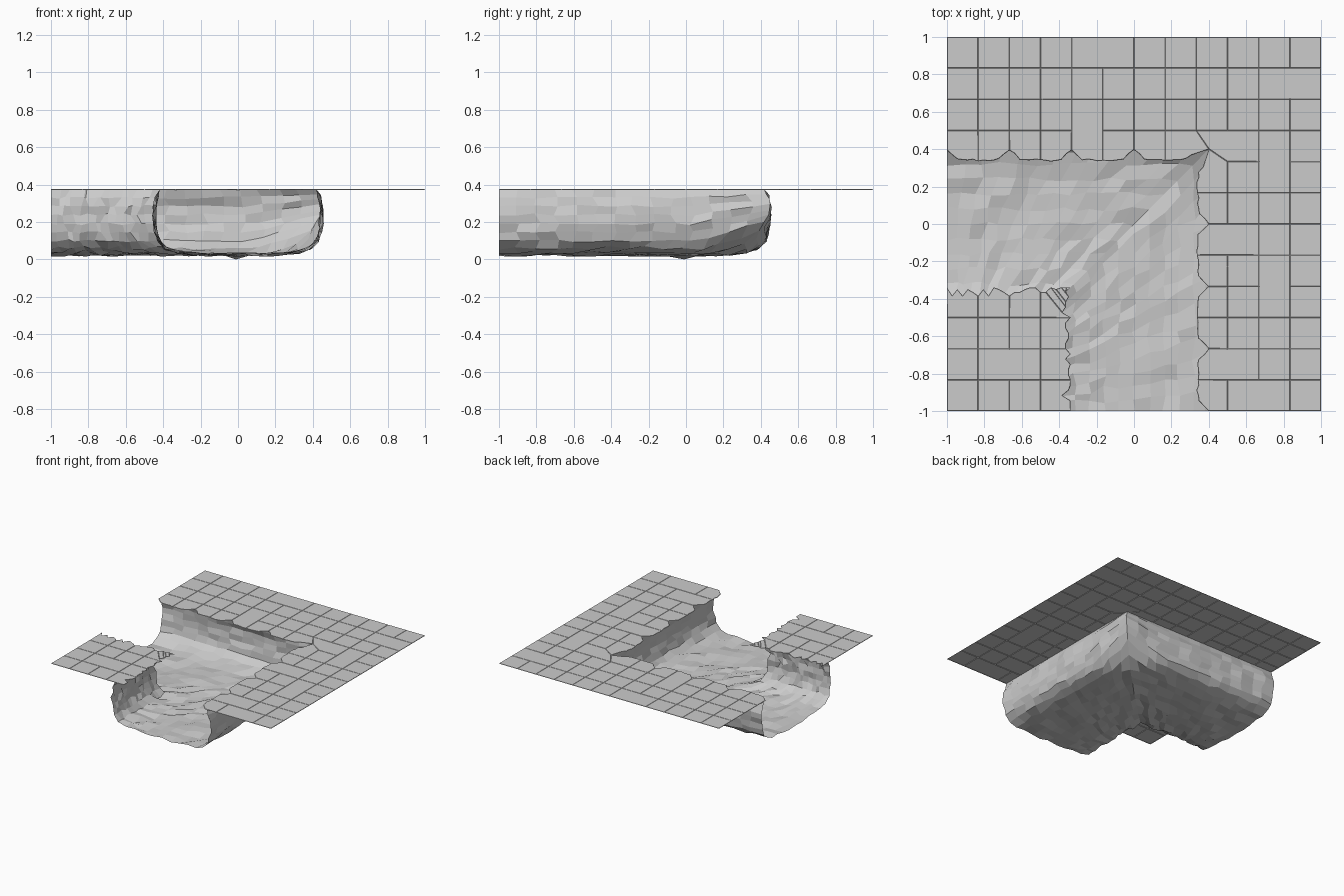
import bpy, bmesh, random
from mathutils import Vector

if "Cube" in bpy.data.objects:
    bpy.data.objects.remove(bpy.data.objects["Cube"])

random.seed(7)
TOP = 0.375
CELL = 1 / 6
LIP = 2 * CELL


def finish(bm, name):
    mesh = bpy.data.meshes.new(name)
    bm.to_mesh(mesh)
    bm.free()
    obj = bpy.data.objects.new(name, mesh)
    bpy.context.collection.objects.link(obj)
    return obj


def jit(a):
    return random.uniform(-a, a)


# Rock channel: half cross-section swept round a mitred corner
half = [(0.42, TOP - 0.003), (0.435, 0.33), (0.445, 0.285), (0.447, 0.24),
        (0.447, 0.19), (0.44, 0.145), (0.425, 0.10), (0.385, 0.06),
        (0.32, 0.04), (0.24, 0.03), (0.16, 0.025), (0.08, 0.025)]
profile = half + [(0, 0.025)] + [(-d, z) for d, z in reversed(half)]
N = 14
bm = bmesh.new()
rows = []
for i in range(2 * N + 1):
    row = []
    for k, (d, z) in enumerate(profile):
        t = i / N if i <= N else (2 * N - i) / N
        along = -1 + (d + 1) * t
        rim = k in (0, len(profile) - 1)
        floor = abs(d) < 0.4 and z < 0.1
        side = d if rim else d + jit(0.012)
        if 0 < t < 1:
            along += jit(0.018)
        if not rim:
            z += jit(0.011) if floor else jit(0.007)
        x, y = (along, side) if i <= N else (side, along)
        if i == N:
            x = y = side
        # raised slope in the outer bottom corner
        z += 0.4 * max(0, x + y - 0.5) * (1 - z / TOP)
        row.append(bm.verts.new((x, y, max(z, 0.004))))
    rows.append(row)
rows[N][len(half)].co.z = 0
for a, b in zip(rows, rows[1:]):
    for k in range(len(profile) - 1):
        bm.faces.new((a[k], b[k], b[k + 1], a[k + 1]))
bmesh.ops.recalc_face_normals(bm, faces=bm.faces)
if sum(f.normal.z for f in bm.faces) < 0:
    bmesh.ops.reverse_faces(bm, faces=bm.faces)
finish(bm, "channel")

# Paved ground: grid of tiles with the channel left open
bm = bmesh.new()
grid = {(i, j): bm.verts.new((-1 + i * CELL, -1 + j * CELL, TOP - 0.003))
        for i in range(13) for j in range(13)}
for i in range(12):
    for j in range(12):
        in_front = 4 <= i < 8 and j < 8
        in_left = 4 <= j < 8 and i < 8
        if not (in_front or in_left):
            bm.faces.new([grid[c] for c in ((i, j), (i + 1, j), (i + 1, j + 1), (i, j + 1))])
bmesh.ops.delete(bm, geom=[v for v in bm.verts if not v.link_faces], context='VERTS')


def on_lip(v):
    x, y = v.co.x, v.co.y
    e = 1e-4
    outer = (abs(x - LIP) < e and y < LIP + e) or (abs(y - LIP) < e and x < LIP + e)
    inner = (abs(x + LIP) < e and y < -LIP + e) or (abs(y + LIP) < e and x < -LIP + e)
    return outer or inner


# Broken lip: extra points pushed back from the channel edge
lip = [e for e in bm.edges if len(e.link_faces) == 1 and all(on_lip(v) for v in e.verts)]
bmesh.ops.subdivide_edges(bm, edges=lip, cuts=5)
for v in bm.verts:
    if not (v.is_boundary and on_lip(v)):
        continue
    x, y = v.co.x, v.co.y
    sign = 1 if max(x, y) > 0 else -1
    horizontal = abs(y - sign * LIP) < 1e-4
    s = x if horizontal else y
    if sign > 0:
        near = abs(((s + CELL + 1) % LIP) - CELL)
        chip = max(0.0, 0.06 - near) + random.uniform(0, 0.012)
    else:
        chip = random.choice((0.005, 0.015, 0.03, 0.05))
    if horizontal:
        v.co.y += sign * chip
    if abs(x - sign * LIP) < 1e-4:
        v.co.x += sign * chip

# Join a few neighbouring tiles, then raise each tile between thin joints
joined, used = [], set()
for e in bm.edges:
    if len(e.link_faces) == 2 and random.random() < 0.1:
        pair = set(e.link_faces)
        if not pair & used:
            joined.append(e)
            used |= pair
bmesh.ops.dissolve_edges(bm, edges=joined)
bmesh.ops.inset_individual(bm, faces=bm.faces[:], thickness=0.003, depth=0.003)
bmesh.ops.recalc_face_normals(bm, faces=bm.faces)
if sum(f.normal.z for f in bm.faces) < 0:
    bmesh.ops.reverse_faces(bm, faces=bm.faces)
finish(bm, "paved_ground")

# Fine cracks: slim raised slivers scattered over the paving
bm = bmesh.new()
for _ in range(26):
    p = Vector((random.uniform(-0.95, 0.95), random.uniform(-0.95, 0.95), TOP + 0.002))
    if (p.x < 0.45 and p.y < 0.45) and not (p.x < -0.45 and p.y < -0.45):
        continue
    d = Vector((jit(1), jit(1), 0)).normalized() * 0.025
    n = Vector((-d.y, d.x, 0)) * 0.1
    bm.faces.new([bm.verts.new(q) for q in (p - d, p - n, p + d, p + n)])
bmesh.ops.recalc_face_normals(bm, faces=bm.faces)
finish(bm, "cracks")
